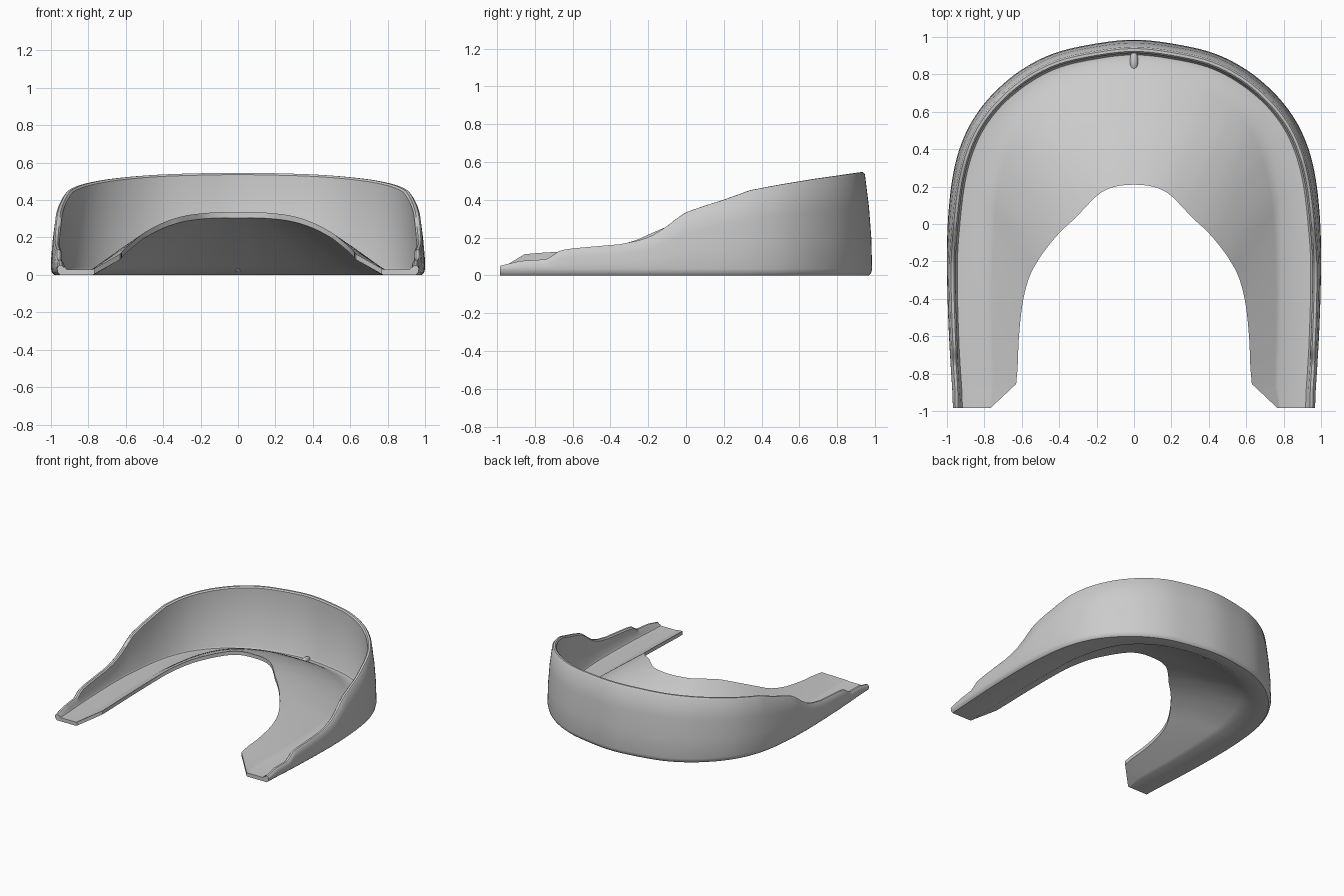
import bpy, bmesh, math
from mathutils import Vector

if "Cube" in bpy.data.objects:
    bpy.data.objects.remove(bpy.data.objects["Cube"])

# Stations along one half: outer wall x,y | inner floor line x,y | flange edge x,y,z
STATIONS = [
    (0, .985, 0, .87, 0, .21, .335),
    (.2, .965, .17, .86, .1, .2, .335),
    (.42, .915, .38, .805, .18, .165, .33),
    (.6, .825, .53, .715, .25, .10, .322),
    (.75, .70, .64, .60, .31, .035, .31),
    (.86, .56, .71, .46, .36, -.01, .295),
    (.93, .41, .75, .32, .41, -.06, .275),
    (.97, .25, .775, .17, .46, -.12, .25),
    (.992, .06, .78, .02, .51, -.19, .22),
    (1.0, -.13, .783, -.15, .56, -.285, .18),
    (.998, -.35, .783, -.38, .595, -.42, .15),
    (.99, -.58, .778, -.60, .615, -.60, .13),
    (.98, -.76, .772, -.78, .622, -.76, .12),
    (.972, -.88, .77, -.88, .63, -.855, .112),
]
END = (.968, -.985, .778, -.985, .768, -.985, .034)

# Rim height of the outer wall against y
RIM = [(-.985, .05), (-.96, .065), (-.9, .075), (-.74, .085), (-.70, .11), (-.67, .132),
       (-.6, .143), (-.35, .165), (-.25, .185), (-.18, .21), (-.1, .26), (-.05, .3), (0, .333),
       (.1, .368), (.2, .398), (.35, .45), (.5, .477), (.7, .508), (.985, .546)]


def lookup(table, y):
    for (a, za), (b, zb) in zip(table, table[1:]):
        if y <= b:
            return za + (zb - za) * max(0, (y - a) / (b - a))
    return table[-1][1]


def spline(pts, n):
    first = tuple(-v if i in (0, 2, 4) else v for i, v in enumerate(pts[1]))
    last = tuple(2 * a - b for a, b in zip(pts[-1], pts[-2]))
    p = [first] + pts + [last]
    out = []
    for i in range(1, len(p) - 2):
        for k in range(n):
            t = k / n
            out.append(tuple(.5 * (2 * b + (c - a) * t + (2 * a - 5 * b + 4 * c - d) * t * t
                                   + (3 * b - a - 3 * c + d) * t ** 3)
                             for a, b, c, d in zip(*p[i - 1:i + 3])))
    return out + [pts[-1]]


def section(s, inward):
    """Closed cross-section: outer wall, rim, inner wall, floor, raised flange, underside."""
    ox, oy, fx, fy, ex, ey, ez = s
    h = lookup(RIM, oy)
    back = min(1, max(0, oy / .8))
    lean = .07 * h
    base = .043 + .03 * back
    ring = []

    def wall(off, z):
        ring.append(Vector((ox + inward.x * off, oy + inward.y * off, z)))

    wall(.018, 0)
    wall(.005, .012)
    wall(0, .035)
    for k in (.33, .66):
        wall(lean * k * k, .035 + (h - .047) * k)
    wall(lean, h - .010)
    wall(lean + .009, h)
    wall(lean + .024, h)
    wall(lean + .033, h - .010)
    wall(max(base, lean + .034), .042)
    wall(max(base, lean + .034) + .008, .03)

    def flange(u, bottom):
        bulge = u + .35 * back * u * (1 - u)
        z = .03 + (ez - .03) * bulge
        if bottom:
            z = max(0, z - .03)
        return Vector((fx + (ex - fx) * u, fy + (ey - fy) * u, z))

    steps = [i / 8 for i in range(9)]
    ring += [flange(u, False) for u in steps]
    ring += [flange(u, True) for u in reversed(steps)]
    return ring


# Sweep the section round the half arch, then mirror it
samples = spline(STATIONS, 8) + [END]
half = []
for i, s in enumerate(samples):
    a, b = samples[max(0, i - 1)], samples[min(len(samples) - 1, i + 1)]
    t = Vector((b[0] - a[0], b[1] - a[1], 0)).normalized()
    if i == 0:
        t = Vector((1, 0, 0))
    if i == len(samples) - 1:
        t = Vector((0, -1, 0))
    half.append(section(s, Vector((t.y, -t.x, 0))))
rows = [[Vector((-v.x, v.y, v.z)) for v in r] for r in reversed(half[1:])] + half

bm = bmesh.new()
grid = [[bm.verts.new(v) for v in r] for r in rows]
n = len(grid[0])
for r0, r1 in zip(grid, grid[1:]):
    for j in range(n):
        bm.faces.new((r0[j], r0[(j + 1) % n], r1[(j + 1) % n], r1[j]))
bm.faces.new(grid[0])
bm.faces.new(grid[-1])
bmesh.ops.recalc_face_normals(bm, faces=bm.faces)
mesh = bpy.data.meshes.new("mouth_tray")
bm.to_mesh(mesh)
bm.free()
tray = bpy.data.objects.new("mouth_tray", mesh)
bpy.context.collection.objects.link(tray)

# Small ridge at the middle of the arch, joining wall and flange
bpy.ops.mesh.primitive_uv_sphere_add(segments=20, ring_count=12, location=(0, .87, .035))
ridge = bpy.context.object
ridge.name = "centre_ridge"
ridge.scale = (.022, .055, .025)

for ob in (tray, ridge):
    bpy.ops.object.select_all(action='DESELECT')
    ob.select_set(True)
    bpy.context.view_layer.objects.active = ob
    bpy.ops.object.shade_smooth_by_angle(angle=math.radians(40))
